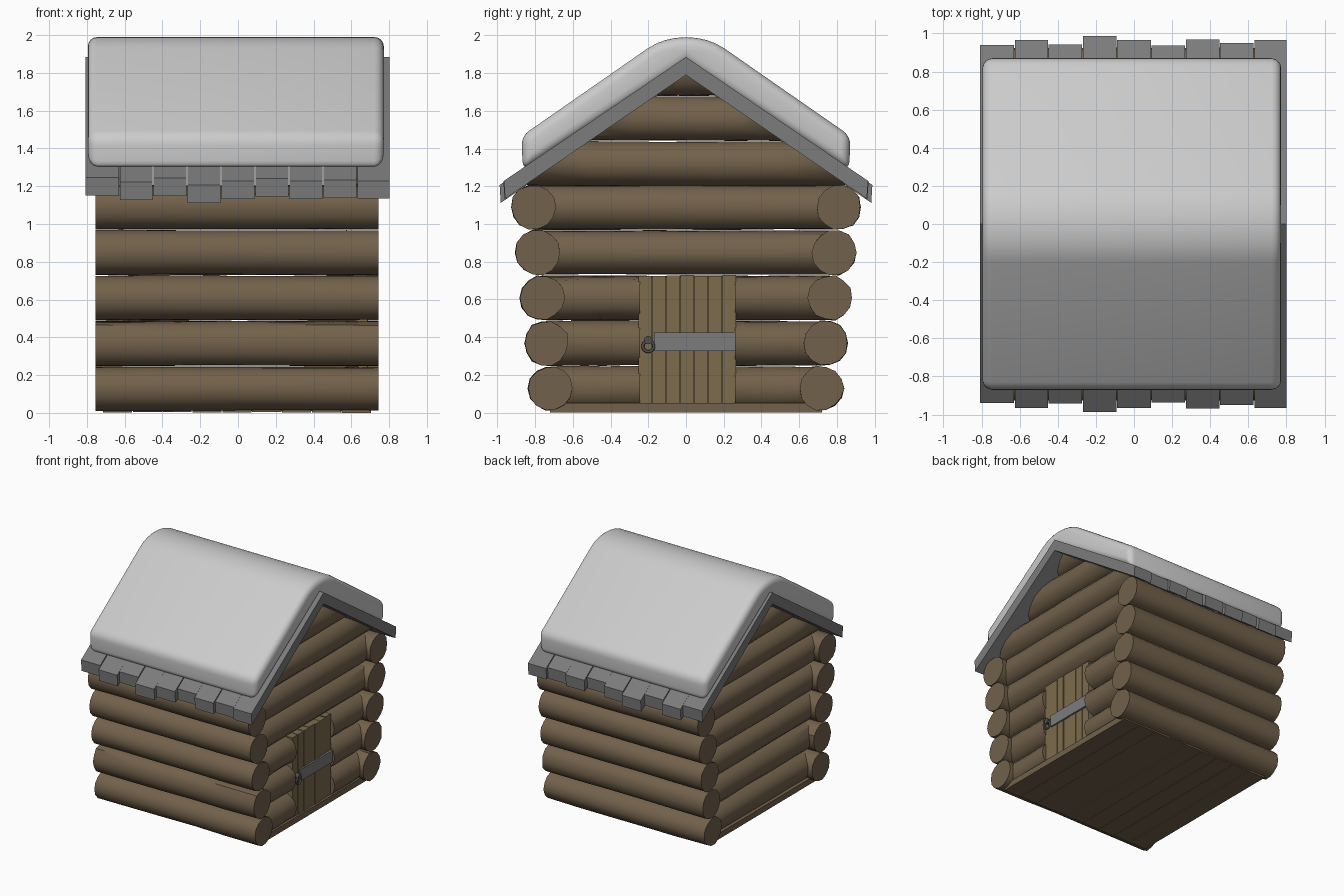
import bpy, bmesh, math, random
from mathutils import Vector

if "Cube" in bpy.data.objects:
    bpy.data.objects.remove(bpy.data.objects["Cube"])

random.seed(4)
SLOPE = 0.68


def mat(name, col):
    m = bpy.data.materials.new(name)
    m.diffuse_color = (*col, 1)
    m.use_nodes = True
    m.node_tree.nodes["Principled BSDF"].inputs["Base Color"].default_value = m.diffuse_color
    return m


WOOD = mat("log_wood", (0.17, 0.12, 0.07))
DOOR = mat("door_wood", (0.20, 0.15, 0.075))
SLATE = mat("roof_grey", (0.2, 0.2, 0.2))
IRON = mat("iron", (0.08, 0.08, 0.08))


def finish(bm, name, material=None, smooth=None):
    bmesh.ops.recalc_face_normals(bm, faces=bm.faces[:])
    me = bpy.data.meshes.new(name)
    bm.to_mesh(me)
    bm.free()
    ob = bpy.data.objects.new(name, me)
    bpy.context.collection.objects.link(ob)
    if material:
        me.materials.append(material)
    if smooth:
        bpy.ops.object.select_all(action='DESELECT')
        ob.select_set(True)
        bpy.context.view_layer.objects.active = ob
        bpy.ops.object.shade_smooth_by_angle(angle=math.radians(smooth))
    return ob


def prism(bm, x0, x1, profile):
    """Extrude a (y, z) outline along x."""
    a = [bm.verts.new((x0, y, z)) for y, z in profile]
    b = [bm.verts.new((x1, y, z)) for y, z in profile]
    bm.faces.new(a)
    bm.faces.new(b[::-1])
    for i in range(len(a)):
        j = (i + 1) % len(a)
        bm.faces.new((a[i], b[i], b[j], a[j]))


def box(bm, x, y, z):
    prism(bm, x[0], x[1], [(y[0], z[0]), (y[1], z[0]), (y[1], z[1]), (y[0], z[1])])


def log(name, axis, start, end, side, z, r=0.118, clip=False):
    """Slightly uneven round log along x or y."""
    bm = bmesh.new()
    n, segs, rings = 14, 5, []
    wob = [random.uniform(-0.004, 0.004) for _ in range(n)]
    for s in range(segs + 1):
        t = start + (end - start) * s / segs
        ring = []
        for i in range(n):
            a = 2 * math.pi * i / n
            rr = r + wob[i] + random.uniform(-0.003, 0.003)
            u, w = side + rr * math.cos(a), z + rr * math.sin(a)
            ring.append(bm.verts.new((t, u, w) if axis == 'x' else (u, t, w)))
        rings.append(ring)
    for p, q in zip(rings, rings[1:]):
        for i in range(n):
            j = (i + 1) % n
            bm.faces.new((p[i], p[j], q[j], q[i]))
    bm.faces.new(rings[0])
    bm.faces.new(rings[-1])
    if clip:  # trim under the roof slopes
        for s in (-1, 1):
            bmesh.ops.bisect_plane(bm, geom=bm.verts[:] + bm.edges[:] + bm.faces[:],
                                   plane_co=(0, 0, 1.81), plane_no=Vector((0, s * SLOPE, 1)).normalized(),
                                   clear_outer=True)
            bmesh.ops.holes_fill(bm, edges=[e for e in bm.edges if e.is_boundary], sides=0)
    finish(bm, name, WOOD, 40)


# Log walls, leaning outward at front and back
for i in range(5):
    z, yc = 0.128 + 0.24 * i, 0.717 + 0.023 * i
    log(f"front_log_{i}", 'x', -0.755, 0.745, -yc, z)
    log(f"back_log_{i}", 'x', -0.755, 0.745, yc, z)
    log(f"left_log_{i}", 'y', -yc, yc, -0.60, z)
    if i < 3:  # doorway
        log(f"right_log_{i}_a", 'y', -yc, -0.245, 0.60, z)
        log(f"right_log_{i}_b", 'y', 0.26, yc, 0.60, z)
    else:
        log(f"right_log_{i}", 'y', -yc, yc, 0.60, z)

# Gable logs
for i, half in enumerate((0.84, 0.5, 0.25)):
    for side, x in (("left", -0.60), ("right", 0.60)):
        log(f"{side}_gable_log_{i}", 'y', -half, half, x, 1.318 + 0.24 * i, clip=True)

# Floor boards
bm = bmesh.new()
for i in range(9):
    x = -0.715 + i * 0.158
    box(bm, (x, x + 0.154), (-0.72, 0.72), (random.uniform(0, 0.006), 0.05))
finish(bm, "floor_boards", WOOD)

# Roof planks, each bent over the ridge, uneven at the eaves
edges = [-0.81, -0.627, -0.45, -0.27, -0.09, 0.09, 0.27, 0.45, 0.63, 0.803]
ends = [0.94, 0.967, 0.943, 0.988, 0.967, 0.937, 0.968, 0.95, 0.965]
bm = bmesh.new()
for k, e in enumerate(ends):
    d = 0.006 * (k % 2)
    top, low = 1.885 - d, 1.79 - d
    prism(bm, edges[k] + 0.002, edges[k + 1] - 0.002,
          [(-e, top - SLOPE * e), (0, top), (e, top - SLOPE * e),
           (e - 0.006, low - SLOPE * e), (0, low), (-e + 0.006, low - SLOPE * e)])
finish(bm, "roof_planks", SLATE)

# Snow blanket: rounded ridge first, then every outer edge
bm = bmesh.new()
prism(bm, -0.795, 0.772, [(0, 2.072), (0.872, 1.466), (0.865, 1.285),
                          (0, 1.86), (-0.865, 1.285), (-0.872, 1.466)])
ridge = [e for e in bm.edges if all(v.co.z > 2 for v in e.verts)]
bmesh.ops.bevel(bm, geom=ridge, offset=0.245, segments=8, profile=0.5,
                affect='EDGES', clamp_overlap=False)
bmesh.ops.recalc_face_normals(bm, faces=bm.faces[:])
rim = [e for e in bm.edges if e.calc_face_angle(0) > math.radians(45)
       and not all(abs(v.co.y) < 0.01 and v.co.z < 1.9 for v in e.verts)]
bmesh.ops.bevel(bm, geom=rim, offset=0.05, segments=4, profile=0.5,
                affect='EDGES', clamp_overlap=False)
finish(bm, "roof_snow", None, 50)

# Door boards
bm = bmesh.new()
for i in range(7):
    y = -0.253 + i * 0.0745
    box(bm, (0.61, 0.685 + random.uniform(-0.004, 0.004)), (y, y + 0.071),
        (0.018, 0.727 + random.uniform(-0.004, 0.003)))
box(bm, (0.62, 0.67), (-0.25, 0.265), (0.022, 0.72))
finish(bm, "door", DOOR)

# Door strap
bm = bmesh.new()
box(bm, (0.67, 0.70), (-0.17, 0.267), (0.328, 0.425))
finish(bm, "door_strap", SLATE)

# Handle: knob and ring
bpy.ops.mesh.primitive_cylinder_add(vertices=12, radius=0.022, depth=0.05,
                                    location=(0.695, -0.2, 0.385), rotation=(0, math.pi / 2, 0))
bpy.context.object.name = "handle_knob"
bpy.context.object.data.materials.append(IRON)
bpy.ops.mesh.primitive_torus_add(major_segments=18, minor_segments=8, major_radius=0.029,
                                 minor_radius=0.008, location=(0.708, -0.2, 0.352),
                                 rotation=(0, math.pi / 2, 0))
bpy.context.object.name = "handle_ring"
bpy.context.object.data.materials.append(IRON)
bpy.ops.object.shade_smooth_by_angle(angle=math.radians(60))
